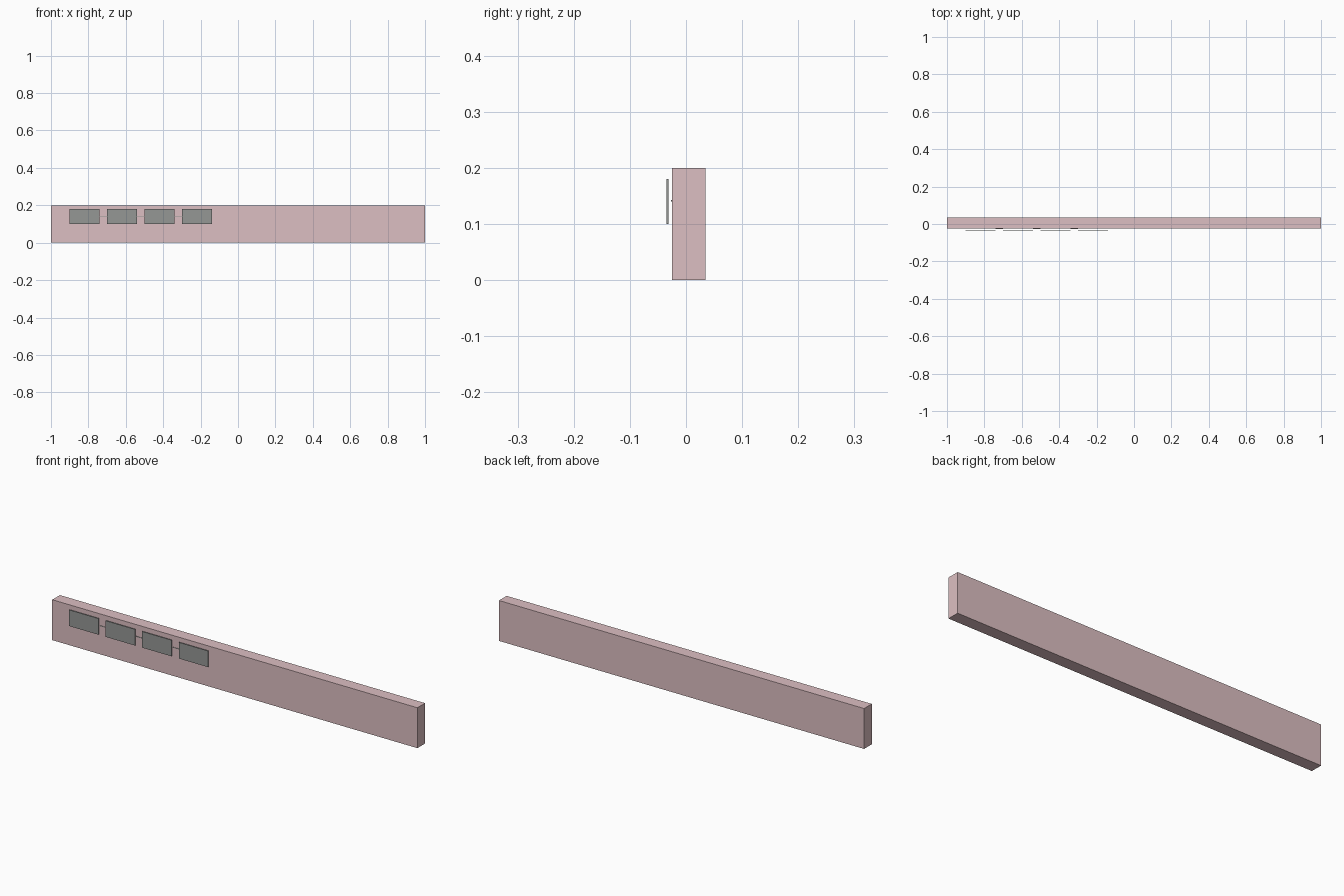
import bpy

if "Cube" in bpy.data.objects:
    bpy.data.objects.remove(bpy.data.objects["Cube"])


def material(name, rgb):
    mat = bpy.data.materials.new(name)
    mat.diffuse_color = (*rgb, 1)
    mat.use_nodes = True
    mat.node_tree.nodes["Principled BSDF"].inputs["Base Color"].default_value = mat.diffuse_color
    return mat


def box(name, xs, ys, zs, mat):
    """Axis-aligned box from (min, max) pairs."""
    spans = (xs, ys, zs)
    bpy.ops.mesh.primitive_cube_add(size=1, location=[(a + b) / 2 for a, b in spans])
    obj = bpy.context.object
    obj.name = name
    obj.scale = [b - a for a, b in spans]
    bpy.ops.object.transform_apply(location=False, rotation=False, scale=True)
    obj.data.materials.append(mat)
    return obj


pink = material("pink_board", (0.72, 0.52, 0.54))
grey = material("grey_panel", (0.30, 0.31, 0.30))

COUNT, PITCH, WIDTH, START = 4, 0.2, 0.16, -0.9

# Long backing board
box("board", (-1, 1), (-0.025, 0.035), (0, 0.2), pink)

# Row of thin panels held just in front of the board
for i in range(COUNT):
    x = START + i * PITCH
    box(f"panel_{i + 1}", (x, x + WIDTH), (-0.035, -0.031), (0.10, 0.18), grey)

# Thin link strips on the board in the gaps between panels
for i in range(COUNT - 1):
    x = START + i * PITCH + WIDTH
    box(f"link_{i + 1}", (x, x + PITCH - WIDTH), (-0.027, -0.025), (0.14, 0.143), grey)
